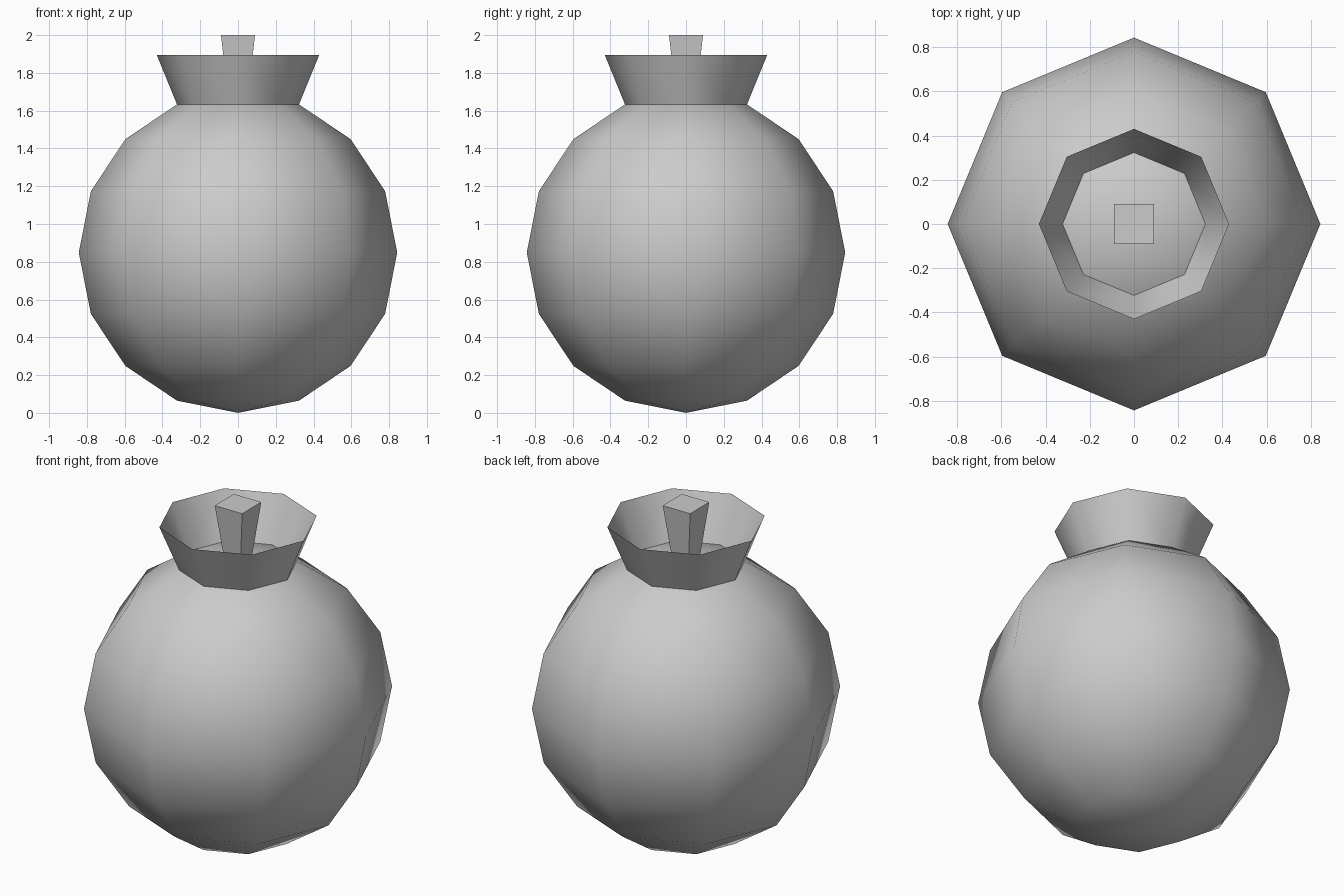
import bpy, bmesh
from math import radians
from mathutils import Matrix

if "Cube" in bpy.data.objects:
    bpy.data.objects.remove(bpy.data.objects["Cube"])

def finish(name, bm, smooth):
    me = bpy.data.meshes.new(name)
    bm.to_mesh(me)
    bm.free()
    for p in me.polygons:
        p.use_smooth = smooth
    ob = bpy.data.objects.new(name, me)
    bpy.context.collection.objects.link(ob)
    return ob

def frustum(name, sides, r0, z0, r1, z1, capped, turn, smooth):
    bm = bmesh.new()
    m = Matrix.Translation((0, 0, (z0 + z1) / 2)) @ Matrix.Rotation(radians(turn), 4, 'Z')
    bmesh.ops.create_cone(bm, cap_ends=capped, segments=sides, radius1=r0,
                          radius2=r1, depth=z1 - z0, matrix=m)
    return finish(name, bm, smooth)

# Round low-poly body with a vertex on each axis
bm = bmesh.new()
bmesh.ops.create_uvsphere(bm, u_segments=8, v_segments=8, radius=1)
bmesh.ops.transform(bm, verts=bm.verts,
                    matrix=Matrix.Translation((0, 0, 0.849)) @ Matrix.Diagonal((0.843, 0.843, 0.849, 1)))
finish("body", bm, True)

# Thin open flared collar
frustum("collar", 8, 0.323, 1.633, 0.43, 1.895, False, 0, True)

# Square stem that widens upwards
s = 2 ** 0.5
frustum("stem", 4, 0.05 * s, 1.65, 0.09 * s, 2.0, True, 45, False)
